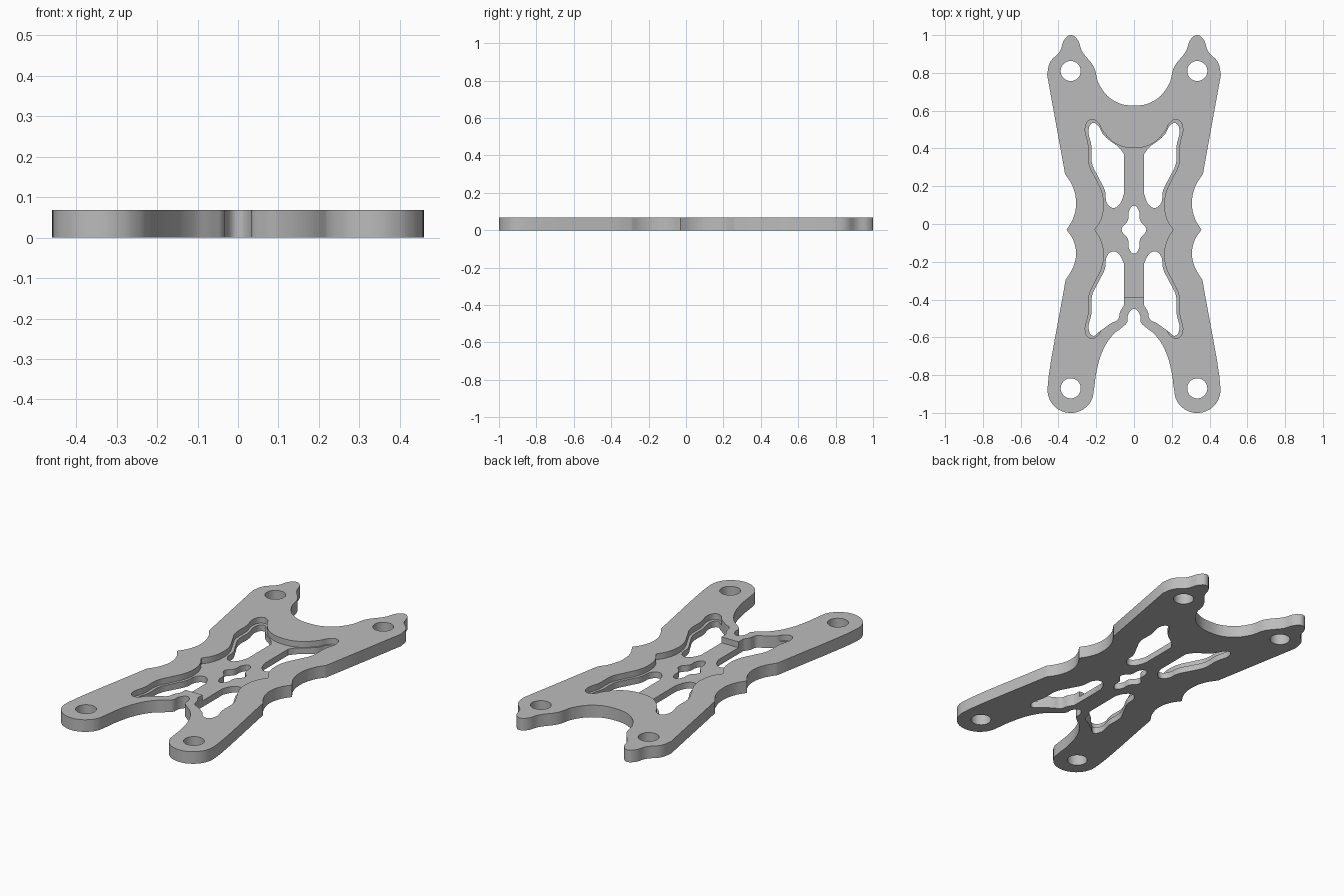
import bpy
import bmesh
from math import cos, sin, pi

if "Cube" in bpy.data.objects:
    bpy.data.objects.remove(bpy.data.objects["Cube"])

THICK = 0.068
FLOOR = 0.035
C = "corner"

grey = bpy.data.materials.new("plain grey")
grey.use_nodes = True
grey.diffuse_color = (0.5, 0.5, 0.5, 1)
grey.node_tree.nodes["Principled BSDF"].inputs["Base Color"].default_value = (0.5, 0.5, 0.5, 1)


def mirrored(half):
    """Close a half loop that runs from the centre line to the centre line."""
    return half + [(-p[0],) + tuple(p[1:]) for p in reversed(half) if p[0] > 0]


def flipped(loop):
    return [(-p[0],) + tuple(p[1:]) for p in reversed(loop)]


def arc(cx, cy, r, start, end, n):
    return [(cx + r * cos(start + (end - start) * i / n),
             cy + r * sin(start + (end - start) * i / n)) for i in range(n + 1)]


def slab(name, loops, z0, z1):
    """Extrude a filled set of smooth closed loops between two heights."""
    curve = bpy.data.curves.new(name, "CURVE")
    curve.dimensions = "2D"
    curve.fill_mode = "BOTH"
    curve.extrude = (z1 - z0) / 2
    curve.resolution_u = 6
    for loop in loops:
        spline = curve.splines.new("BEZIER")
        spline.bezier_points.add(len(loop) - 1)
        spline.use_cyclic_u = True
        for bp, p in zip(spline.bezier_points, loop):
            bp.co = (p[0], p[1], 0)
            kind = "VECTOR" if len(p) > 2 else "AUTO"
            bp.handle_left_type = bp.handle_right_type = kind
    temp = bpy.data.objects.new(name + "_curve", curve)
    bpy.context.scene.collection.objects.link(temp)
    bpy.context.view_layer.update()
    graph = bpy.context.evaluated_depsgraph_get()
    mesh = bpy.data.meshes.new_from_object(temp.evaluated_get(graph))
    bpy.data.objects.remove(temp)
    bm = bmesh.new()
    bm.from_mesh(mesh)
    bmesh.ops.remove_doubles(bm, verts=bm.verts[:], dist=0.0003)
    bmesh.ops.translate(bm, verts=bm.verts[:], vec=(0, 0, (z0 + z1) / 2))
    bmesh.ops.recalc_face_normals(bm, faces=bm.faces[:])
    bm.to_mesh(mesh)
    bm.free()
    mesh.materials.clear()
    mesh.materials.append(grey)
    obj = bpy.data.objects.new(name, mesh)
    bpy.context.scene.collection.objects.link(obj)
    return obj


# Outer edge: rear scoop, pointed rear tips, scalloped waist, round front feet
outline = mirrored(
    [(0, 0.627), (0.11, 0.655), (0.185, 0.74), (0.212, 0.83), (0.275, 0.915),
     (0.302, 0.98), (0.335, 1.0), (0.366, 0.98), (0.392, 0.915), (0.445, 0.855),
     (0.46, 0.79, C), (0.365, 0.265, C), (0.325, 0.2), (0.307, 0.11),
     (0.322, 0.03), (0.357, -0.03, C), (0.322, -0.085), (0.307, -0.16),
     (0.325, -0.235), (0.362, -0.295, C)]
    + arc(0.335, -0.877, 0.123, 0.1, -pi, 8)
    + [(0.2, -0.79), (0.165, -0.67), (0.11, -0.585), (0.06, -0.545),
       (0.036, -0.52), (0.031, -0.48), (0, -0.45)])

# Through openings
centre_hole = mirrored(
    [(0, 0.097), (0.026, 0.07), (0.032, 0.02), (0.065, -0.03),
     (0.032, -0.08), (0.026, -0.13), (0, -0.157)])
rear_window = [
    (0.237, 0.515), (0.215, 0.535), (0.19, 0.52), (0.16, 0.47), (0.075, 0.4),
    (0.053, 0.37, C), (0.053, 0.16, C), (0.08, 0.1), (0.11, 0.085),
    (0.14, 0.105), (0.155, 0.18), (0.19, 0.25), (0.222, 0.32), (0.225, 0.41)]
front_window = [
    (0.237, -0.57), (0.215, -0.592), (0.19, -0.575), (0.12, -0.525),
    (0.085, -0.505), (0.073, -0.465), (0.053, -0.43, C), (0.053, -0.21, C),
    (0.08, -0.16), (0.11, -0.145), (0.14, -0.165), (0.155, -0.24),
    (0.19, -0.31), (0.222, -0.38), (0.225, -0.47)]
screw_holes = [arc(s * 0.335, y, 0.053, 0, 2 * pi * 11 / 12, 11)
               for s in (-1, 1) for y in (0.81, -0.87)]

loops = [outline, centre_hole] + screw_holes
for window in (rear_window, front_window):
    loops += [window, flipped(window)]
plate = slab("frame_plate", loops, 0, THICK)

# Recess around the thin central brace, leaving a ledge beside the windows
pocket = mirrored(
    [(0, 0.402), (0.09, 0.422), (0.16, 0.485), (0.2, 0.545), (0.23, 0.552),
     (0.256, 0.52), (0.242, 0.42), (0.237, 0.315), (0.205, 0.245),
     (0.17, 0.17), (0.16, 0.1), (0.175, 0.02), (0.207, -0.03, C),
     (0.175, -0.085), (0.16, -0.16), (0.17, -0.23), (0.205, -0.305),
     (0.237, -0.375), (0.242, -0.48), (0.256, -0.575), (0.232, -0.604),
     (0.2, -0.597), (0.17, -0.555, C), (0.1, -0.46, C), (0.07, -0.39, C),
     (0, -0.39, C)])
cutter = slab("pocket_cutter", [pocket], FLOOR, THICK + 0.05)
cutter.hide_render = True

boolean = plate.modifiers.new("pocket", "BOOLEAN")
boolean.operation = "DIFFERENCE"
boolean.solver = "EXACT"
boolean.object = cutter
bpy.ops.object.select_all(action="DESELECT")
bpy.context.view_layer.objects.active = plate
plate.select_set(True)
bpy.ops.object.modifier_apply(modifier=boolean.name)
bpy.data.objects.remove(cutter)
bpy.ops.object.shade_smooth_by_angle(angle=0.6)
